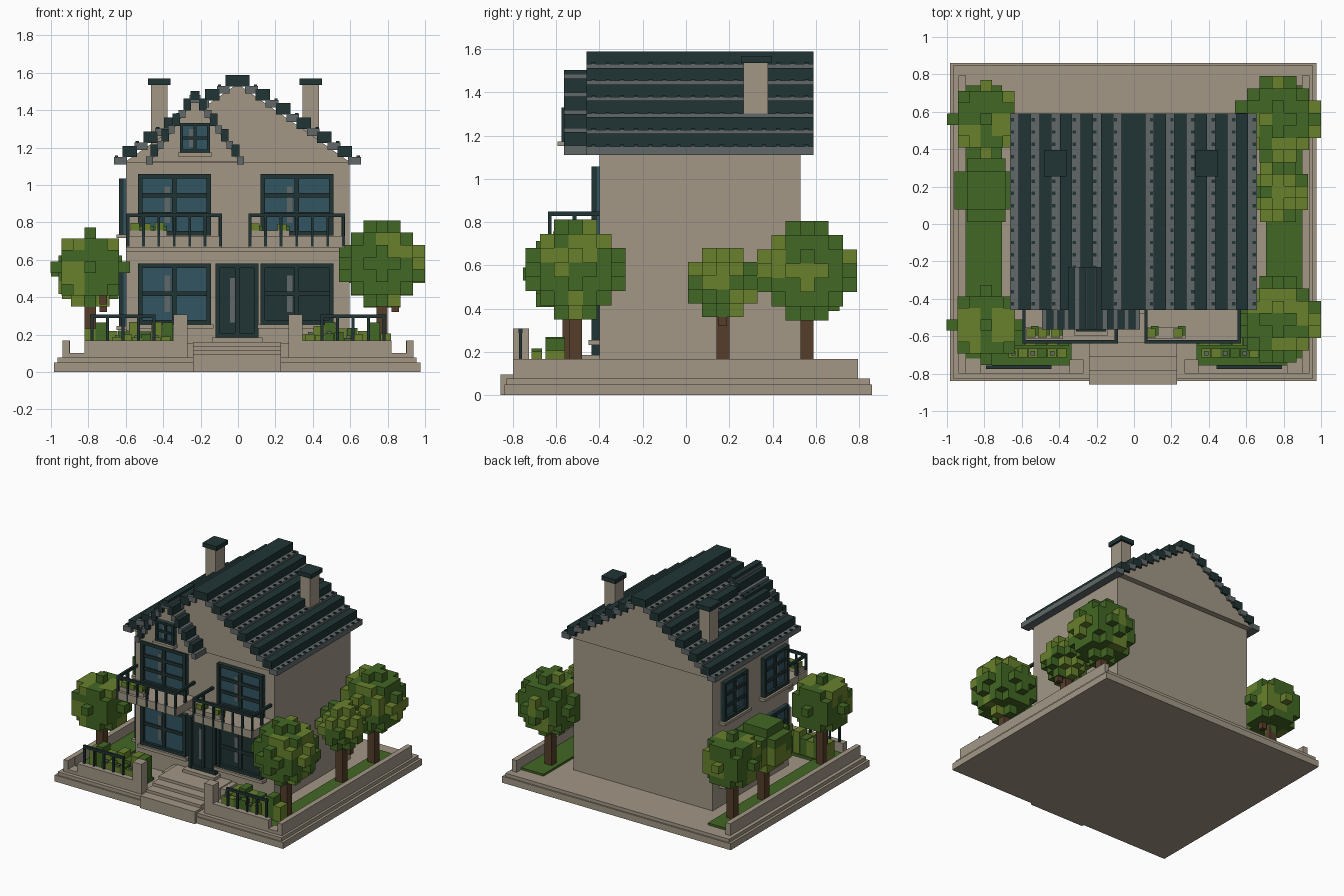
import bpy, bmesh, random
from mathutils import Matrix, Vector

random.seed(4)
if "Cube" in bpy.data.objects:
    bpy.data.objects.remove(bpy.data.objects["Cube"], do_unlink=True)

# Flat colours
COLOURS = {
    "stone": (0.36, 0.31, 0.24), "dark_teal": (0.015, 0.034, 0.034),
    "slate_grey": (0.12, 0.14, 0.14), "blue_glass": (0.032, 0.09, 0.12),
    "leaf_dark": (0.055, 0.135, 0.017), "leaf_light": (0.14, 0.22, 0.026),
    "bark": (0.09, 0.048, 0.023),
}
MATS = {}
for label, rgb in COLOURS.items():
    m = bpy.data.materials.new(label)
    m.use_nodes = True
    m.diffuse_color = (*rgb, 1)
    m.node_tree.nodes["Principled BSDF"].inputs["Base Color"].default_value = (*rgb, 1)
    MATS[label] = m


def finish(name, bm, labels):
    mesh = bpy.data.meshes.new(name)
    bm.to_mesh(mesh)
    bm.free()
    for label in labels:
        mesh.materials.append(MATS[label])
    ob = bpy.data.objects.new(name, mesh)
    bpy.context.collection.objects.link(ob)
    return ob


def boxes(name, items):
    """Each item: (x range, y range, z range, colour)."""
    labels = sorted({it[3] for it in items})
    bm = bmesh.new()
    for xr, yr, zr, label in items:
        lo, hi = zip(xr, yr, zr)
        lo, hi = Vector(lo), Vector(hi)
        mat = Matrix.Translation((lo + hi) / 2) @ Matrix.Diagonal((*(hi - lo), 1))
        for v in bmesh.ops.create_cube(bm, size=1, matrix=mat)["verts"]:
            for f in v.link_faces:
                f.material_index = labels.index(label)
    return finish(name, bm, labels)


def flip(r, side):
    return tuple(sorted((r[0] * side, r[1] * side)))


def around(c, half):
    return (c - half, c + half)


def gable(name, cx, half, z, rise, yr):
    """Triangular prism running along y."""
    bm = bmesh.new()
    face = bm.faces.new([bm.verts.new(p) for p in
                         ((cx - half, yr[0], z), (cx + half, yr[0], z), (cx, yr[0], z + rise))])
    out = bmesh.ops.extrude_face_region(bm, geom=[face])
    moved = [g for g in out["geom"] if isinstance(g, bmesh.types.BMVert)]
    bmesh.ops.translate(bm, verts=moved, vec=(0, yr[1] - yr[0], 0))
    bmesh.ops.recalc_face_normals(bm, faces=bm.faces)
    return finish(name, bm, ["stone"])


def tiled_roof(name, cx, half, z, rise, yr, rows, pegs):
    """Stepped rows of tiles, alternating grey and dark, with a ridge cap."""
    dx, dz = half / rows, rise / rows
    items = [(around(cx, dx * .8), yr, (z + rise - dz * .9, z + rise + .012), "dark_teal")]
    for side in (-1, 1):
        for i in range(rows):
            xo, zi = half - i * dx, z + i * dz
            dark = i % 2
            xr = sorted((cx + side * (xo - dx * 1.25), cx + side * (xo + dark * dx * .15)))
            items.append((xr, yr, (zi - .01, zi + dz * (1.35 if dark else .8)),
                          "dark_teal" if dark else "slate_grey"))
            px = cx + side * (xo - dx * .25)
            for k in range(pegs if not dark else 0):
                py = yr[0] + (yr[1] - yr[0]) * (k + .5) / pegs
                items.append((around(px, .009), around(py, .009), (zi, zi + dz), "dark_teal"))
    return boxes(name, items)


def window(name, ur, zr, cols, rows, glass, wall="front", face=-0.4, bar=.012):
    """Frame, glazing bars, pane and a pale glint, laid on a wall."""
    items = []

    def add(u, z, depth, label):
        d = (face - depth, face + .01)
        items.append((u, d, z, label) if wall == "front" else (d, u, z, label))
    add(ur, zr, .012, glass)
    for i in range(cols + 1):
        u = ur[0] + bar + (ur[1] - ur[0] - 2 * bar) * i / cols
        add(around(u, bar), zr, .036 if i in (0, cols) else .026, "dark_teal")
    for j in range(rows + 1):
        z = zr[0] + bar + (zr[1] - zr[0] - 2 * bar) * j / rows
        add(ur, around(z, bar), .034 if j in (0, rows) else .024, "dark_teal")
    w, h = ur[1] - ur[0], zr[1] - zr[0]
    add(around(ur[0] + w * (.4 if cols > 1 else .6), .015), (zr[0] + h * .2, zr[1] - h * .2), .015, "slate_grey")
    return boxes(name, items)


# Base slabs and house body
boxes("base", [((-.985, .975), (-.84, .86), (0, .05), "stone"),
               ((-.965, .955), (-.83, .85), (.05, .076), "stone")])
boxes("house_walls", [((-.6, .595), (-.4, .53), (.07, 1.125), "stone"),
                      ((-.6, .575), (-.46, -.39), (.64, .666), "stone")])
gable("main_gable", -.003, .605, 1.12, .42, (-.44, .575))
tiled_roof("main_roof", -.003, .66, 1.12, .455, (-.46, .59), 12, 16)
gable("dormer_gable", -.23, .24, 1.122, .345, (-.54, -.24))
tiled_roof("dormer_roof", -.23, .262, 1.12, .37, (-.565, -.23), 9, 0)

# Chimneys
for label, cx in (("right", -.422), ("left", .39)):
    boxes(label + "_chimney", [
        (around(cx, .044), (.265, .378), (1.15, 1.54), "stone"),
        (around(cx, .06), (.255, .395), (1.535, 1.568), "dark_teal")])

# Windows and door
RIGHT, LEFT = (-.535, -.145), (.12, .51)
window("right_upper_window", RIGHT, (.73, 1.057), 2, 3, "blue_glass")
window("left_upper_window", LEFT, (.73, 1.057), 2, 3, "blue_glass")
window("right_lower_window", RIGHT, (.255, .58), 2, 2, "blue_glass")
window("left_lower_window", LEFT, (.255, .58), 2, 2, "dark_teal")
window("front_door", (-.12, .11), (.185, .58), 2, 1, "dark_teal")
window("dormer_window", (-.31, -.15), (1.172, 1.33), 2, 2, "blue_glass", face=-.54, bar=.008)
for n, ur in enumerate(((-.36, -.06), (.14, .43))):
    for storey, zr in (("lower", (.245, .57)), ("upper", (.735, 1.035))):
        window(f"side_{storey}_window_{n}", ur, zr, 2, 3, "blue_glass", "side", -.6)
        boxes(f"side_{storey}_sill_{n}", [((-.65, -.59), (ur[0] - .02, ur[1] + .02),
                                          (zr[0] - .02, zr[0]), "stone")])
boxes("front_sills", [((u[0] - .015, u[1] + .015), (-.45, -.39), (.232, .255), "stone")
                      for u in (RIGHT, LEFT)]
      + [((-.32, -.14), (-.595, -.53), (1.152, 1.172), "stone")])


def railing(xr, y, zr, posts, back=None):
    """Rail with upright posts; with back it returns to the wall."""
    t, top = .009, (zr[1] - .02, zr[1])
    items = [(xr, around(y, t), top, "dark_teal")]
    for i in range(posts):
        x = xr[0] + t + (xr[1] - xr[0] - 2 * t) * i / (posts - 1)
        items.append((around(x, t * .8), around(y, t * .8), zr, "dark_teal"))
    if back is not None:
        for x in (xr[0] + t, xr[1] - t):
            items.append((around(x, t), (y, back), top, "dark_teal"))
            items.append((around(x, t), around((y + back) / 2, t), zr, "dark_teal"))
    return items


def shrubs(xr, yr, z, low, high, step):
    """Row of blocky bushes with uneven tops."""
    n = round((xr[1] - xr[0]) / step)
    w = (xr[1] - xr[0]) / n
    return [((xr[0] + i * w, xr[0] + (i + .97) * w), yr, (z, random.uniform(low, high)),
             random.choice(("leaf_dark", "leaf_light"))) for i in range(n)]


# Balconies with planters
for label, xr, plants in (("right", (-.597, -.085), (-.55, -.49, -.42)), ("left", (.055, .572), (.09, .235))):
    boxes(label + "_balcony", [(xr, (-.635, -.39), (.664, .726), "stone")])
    boxes(label + "_balcony_railing", railing(xr, -.63, (.67, .848), 7, -.4))
    box = (min(plants) - .035, max(plants) + .04)
    items = [(box, (-.615, -.55), (.72, .757), "stone")]
    for p in plants:
        items.append((around(p, .024), around(-.583, .025), (.75, random.uniform(.79, .815)), "leaf_light"))
        items.append((around(p + .02, .02), around(-.57, .025), (.75, .78), "leaf_dark"))
    boxes(label + "_balcony_planter", items)

# Entrance steps and door step
boxes("entrance_steps", [((-.24, .23), (-.858 + k * .075, -.39), (0, .095 + k * .022), "stone")
                         for k in range(4)]
      + [((-.27, .27), (-.54, -.39), (.07, .155), "stone"),
         ((-.14, .13), (-.48, -.39), (.07, .185), "stone")])

# Garden walls, lawns, hedges and fences on both sides
for label, s in (("right", -1), ("left", 1)):
    boxes(label + "_garden_wall", [
        (flip((.897, .937), s), (-.72, .795), (.07, .167), "stone"),
        (flip((.27, .82), s), (-.8, -.755), (.07, .167), "stone"),
        (flip((.27, .345), s), (-.8, -.725), (.07, .307), "stone"),
        (flip((.82, .937), s), (-.8, -.72), (.07, .1), "stone"),
        (flip((.9, .937), s), (-.8, -.72), (.07, .167), "stone")])
    boxes(label + "_lawn", [
        (flip((.705, .9), s), (-.755, .74), (.07, .092), "leaf_dark"),
        (flip((.335, .72), s), (-.755, -.55), (.07, .096), "leaf_dark")])
    boxes(label + "_hedge", shrubs(flip((.345, .82), s), (-.65, -.56), .08, .2, .28, .06))
    flowers = shrubs(flip((.36, .67), s), (-.715, -.665), .08, .18, .215, .05)
    for xr, yr, zr, _ in flowers[::2]:
        flowers.append((around(sum(xr) / 2, .012), around(-.69, .012), (.1, zr[1] + .012), "slate_grey"))
    boxes(label + "_flower_bed", flowers)
    boxes(label + "_wall_railing", railing(flip((.44, .79), s), -.765, (.16, .308), 5))


def tree(name, x, y, z, cells, cell=.066):
    """Square trunk under a ball of blocks in two greens."""
    items = [(around(x, .03), around(y, .03), (.08, z), "bark"),
             (around(x + .07, .02), around(y, .02), (z - .2, z), "bark")]
    span = range(-4, 5)
    patches = [Vector([random.uniform(-1, 1) for _ in "xyz"]).normalized() * cells for _ in range(9)]
    for i in span:
        for j in span:
            for k in span:
                v = Vector((i, j, k))
                if not cells - 1.5 < v.length <= cells + .02:
                    continue
                light = min((v - p).length for p in patches) < 1.25
                c = Vector((x, y, z)) + v * cell
                items.append((*(around(a, cell / 2) for a in c),
                              "leaf_light" if light else "leaf_dark"))
    boxes(name, items)


# Trees along both sides
for side, x, spots in (
        ("right", -.79, ((-.54, .56, 3, .061), (.18, .52, 2.5, .068), (.56, .54, 3, .06))),
        ("left", .77, ((-.51, .58, 3.2, .066), (.17, .52, 2.3, .064), (.56, .575, 3.2, .066)))):
    for n, (y, z, cells, cell) in enumerate(spots):
        tree(f"{side}_tree_{n}", x, y, z, cells, cell)
